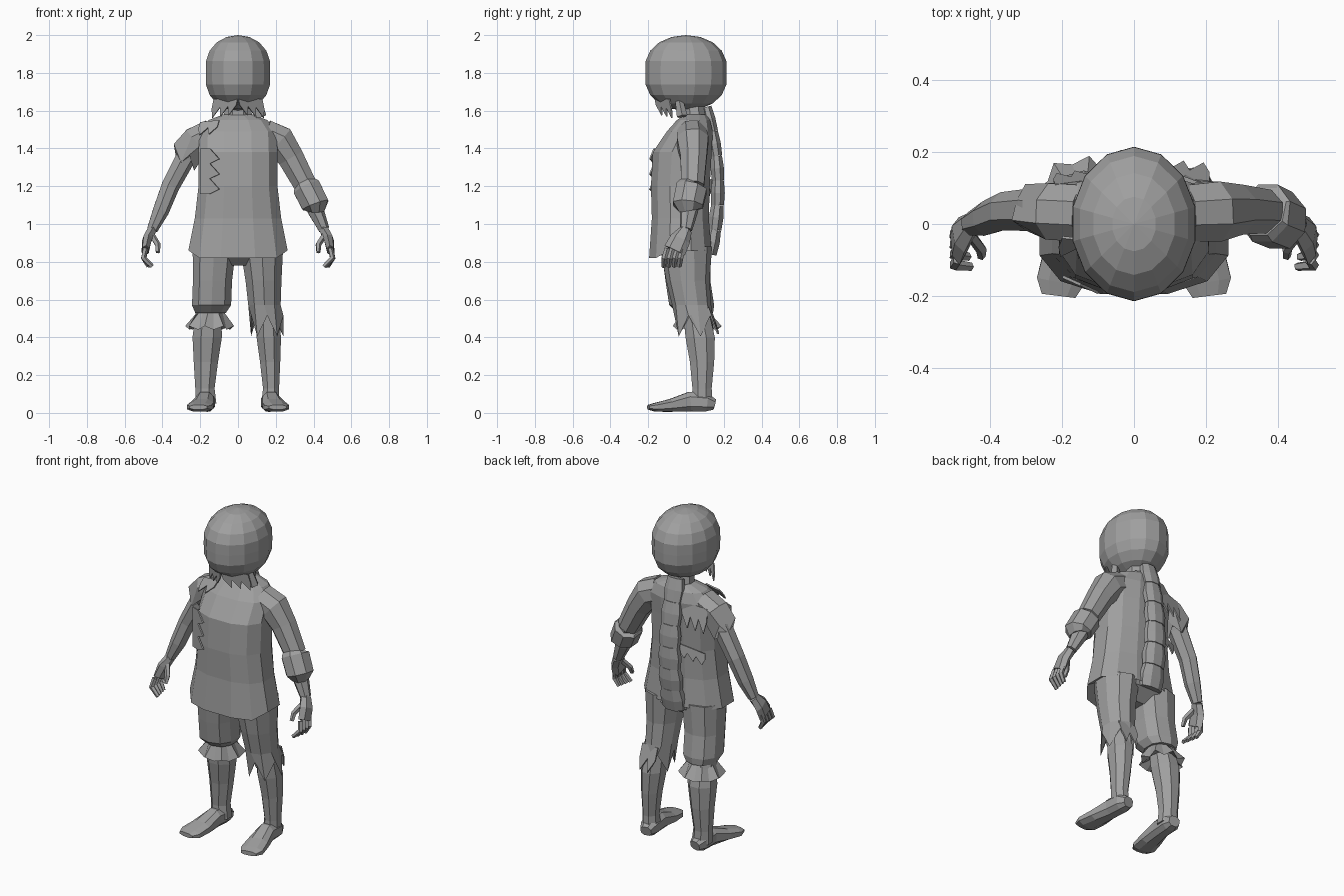
import bpy, bmesh, math
from mathutils import Vector

cube = bpy.data.objects.get("Cube")
if cube:
    bpy.data.objects.remove(cube)

grey = bpy.data.materials.new("mid grey")
grey.use_nodes = True
tone = (.35, .35, .35, 1)
grey.diffuse_color = tone
grey.node_tree.nodes["Principled BSDF"].inputs["Base Color"].default_value = tone

AXIS_X, AXIS_Y, AXIS_Z = Vector((1, 0, 0)), Vector((0, 1, 0)), Vector((0, 0, 1))


def finish(name, bm):
    bmesh.ops.recalc_face_normals(bm, faces=bm.faces)
    mesh = bpy.data.meshes.new(name)
    bm.to_mesh(mesh)
    bm.free()
    mesh.materials.append(grey)
    obj = bpy.data.objects.new(name, mesh)
    bpy.context.collection.objects.link(obj)
    return obj


def loft(name, points, radii, depth=1, sides=8, power=1, level=False,
         reference=AXIS_Y, ragged_ring=None, drop=0, flare=0):
    """Skin elliptical rings along points; a ragged ring alternates in height and girth."""
    bm = bmesh.new()
    centres = [Vector(p) for p in points]
    last = len(centres) - 1
    loops = []
    for ring, (centre, radius) in enumerate(zip(centres, radii)):
        wide, deep = radius if isinstance(radius, tuple) else (radius, radius * depth)
        along = AXIS_Z if level else centres[min(ring + 1, last)] - centres[max(ring - 1, 0)]
        across = reference.cross(along).normalized()
        inward = along.normalized().cross(across)
        loop = []
        for i in range(sides):
            angle = math.tau * (i + .5) / sides
            c, s = math.cos(angle), math.sin(angle)
            offset = across * wide * math.copysign(abs(c) ** power, c)
            offset += inward * deep * math.copysign(abs(s) ** power, s)
            if ring == ragged_ring:
                sign = 1 if i % 2 else -1
                offset = offset * (1 + flare * sign) + AXIS_Z * drop * sign
            loop.append(bm.verts.new(centre + offset))
        loops.append(loop)
    for low, high in zip(loops, loops[1:]):
        for i in range(sides):
            j = (i + 1) % sides
            bm.faces.new((low[i], low[j], high[j], high[i]))
    bm.faces.new(loops[0])
    bm.faces.new(loops[-1])
    return finish(name, bm)


def rag(name, start, end, hang, teeth=3):
    """Thin scrap of cloth: a strip between two points with torn teeth hanging from it."""
    bm = bmesh.new()
    start, end, hang = Vector(start), Vector(end), Vector(hang)
    top = [start.lerp(end, i / teeth) for i in range(teeth + 1)]
    top_verts = [bm.verts.new(p) for p in top]
    mid_verts = [bm.verts.new(p + hang / 2) for p in top]
    for i in range(teeth):
        j = i + 1
        bm.faces.new((top_verts[i], top_verts[j], mid_verts[j], mid_verts[i]))
        tip = bm.verts.new(top[i].lerp(top[j], .7) + hang)
        bm.faces.new((mid_verts[i], mid_verts[j], tip))
    obj = finish(name, bm)
    obj.modifiers.new("cloth", "SOLIDIFY").thickness = .008
    return obj


def mirrored(side, points):
    return [(side * x, y, z) for x, y, z in points]


# Head: a ball made slightly boxy, longer from front to back
head = bmesh.new()
bmesh.ops.create_uvsphere(head, u_segments=14, v_segments=10, radius=1)
for vert in head.verts:
    x, y, z = vert.co
    fullness = 1 + .15 * abs(z)
    vert.co = (.175 * x * fullness, .215 * y * fullness, 1.8 + .2 * z)
finish("head", head)
loft("neck", [(0, .05, 1.5), (0, .04, 1.65)], [.09, .07], depth=.8)

# Ragged scarf hanging below the face
chin = (0, -.17, 1.68)
for side, word in ((1, "left"), (-1, "right")):
    rag("scarf_" + word, chin, (side * .13, -.09, 1.66), (side * .02, .02, -.1))
loft("scarf_knot", [(.1, -.04, 1.67), (.12, -.02, 1.57)], [.02, .03], sides=5)

# Shirt, with a hem that dips at the front
shirt = loft(
    "shirt",
    [(0, -.02, .9), (0, -.03, .86), (0, -.03, 1.03), (0, -.03, 1.2),
     (0, -.02, 1.38), (0, .02, 1.49), (0, .04, 1.55), (0, .05, 1.58)],
    [(.19, .13), (.27, .17), (.235, .155), (.215, .16),
     (.215, .16), (.21, .125), (.16, .09), (.08, .06)],
    sides=12, power=.8, level=True)
for vert in shirt.data.vertices:
    if vert.co.z < 1 and vert.co.y < -.1:
        vert.co.z -= .04

# Arms share their joints; the left is sleeved and cuffed, the right is bare
collar, shoulder, biceps = (.14, .03, 1.475), (.22, .035, 1.44), (.28, .04, 1.35)
elbow, forearm, wrist = (.36, .035, 1.2), (.41, .015, 1.07), (.455, 0, .97)
loft("left_sleeve", [collar, shoulder, biceps, elbow], [.085, .09, .075, .065])
loft("left_cuff", [elbow, (.365, .03, 1.19), (.41, .01, 1.1), forearm],
     [.07, .08, .078, .05], depth=1.1)
loft("left_forearm", [elbow, forearm, wrist], [.05, .045, .03], depth=1.1, sides=7)
loft("right_torn_sleeve", mirrored(-1, [collar, shoulder, biceps]), [.085, .085, .07],
     ragged_ring=2, drop=.035, flare=.1)
loft("right_arm", mirrored(-1, [shoulder, biceps, elbow, forearm, wrist]),
     [.06, .055, .05, .045, .03], depth=1.1, sides=7)

# Hands with four curled fingers and a thumb
palm, knuckles = (.48, -.03, .92), (.49, -.06, .86)
for side, word in ((1, "left"), (-1, "right")):
    loft(word + "_palm", mirrored(side, [wrist, palm, knuckles]),
         [(.028, .034), (.028, .055), (.022, .06)], sides=6)
    for finger in range(4):
        y = -.015 - .028 * finger
        bend = [(.49, y, .87), (.5, y - .015, .82), (.475 - .007 * finger, y - .02, .775)]
        loft(word + "_finger_" + str(finger + 1), mirrored(side, bend),
             [.015, .016, .012], sides=5)
    thumb = [(.455, -.03, .94), (.425, -.07, .89), (.425, -.09, .85)]
    loft(word + "_thumb", mirrored(side, thumb), [.016, .016, .012], sides=5)

# Torn cloth on the right flank, shoulder and back
rag("flank_tear", (-.2, -.15, 1.4), (-.2, -.15, 1.16), (.1, -.045, 0))
rag("shoulder_tear", (-.1, -.05, 1.55), (-.2, -.04, 1.54), (-.02, -.05, -.07), teeth=2)
rag("back_tear", (-.07, .13, 1.5), (-.22, .11, 1.48), (-.01, .03, -.14))
rag("waist_tear", (-.05, .14, 1.24), (-.2, .1, 1.2), (0, .01, -.07))


# Braid: equal links following a gentle bow down the back
def braid_point(step):
    z = 1.62 - .13 * step
    return Vector((-.01, .17 - .35 * (z - 1.2) ** 2, z))


for link in range(6):
    top, bottom = braid_point(link), braid_point(link + 1)
    width = .052 + .003 * link
    loft("braid_link_" + str(link + 1), [top, top.lerp(bottom, .5), bottom],
         [width, width * 1.2, width * 1.1], depth=.55)

# Trousers: gathered into a ruffle on the right, frayed on the left
loft("hips", [(0, 0, .78), (0, 0, .84), (0, 0, .98)], [.1, .22, .2], depth=.6, level=True)
waist, thigh, knee, gather = (.125, 0, .88), (.135, .01, .7), (.14, .03, .57), (.145, .05, .53)
loft("right_trouser", mirrored(-1, [waist, thigh, knee, gather]),
     [.12, .108, .108, .085], depth=1.1, sides=10, power=.85, level=True)
loft("right_ruffle", mirrored(-1, [gather, (.15, .06, .45), (.15, .06, .48)]),
     [.075, .12, .07], sides=16, level=True, ragged_ring=1, drop=.01, flare=.1)
loft("left_trouser", [waist, thigh, knee, (.155, .045, .46), gather],
     [.12, .1, .09, .09, .06], depth=1.15, sides=10, level=True, ragged_ring=3, drop=.055)
rag("left_trouser_rag", (.1, .13, .56), (.21, .12, .56), (0, .05, -.14), teeth=2)

# Shins and feet, the right pair in a stouter boot
shin = [(.155, .05, .56), (.163, .075, .4), (.17, .085, .27), (.175, .085, .13), (.17, .085, .05)]
foot = [(.165, .15, .045), (.17, .11, .055), (.175, .02, .06),
        (.19, -.08, .04), (.205, -.16, .03), (.21, -.2, .03)]
sole = [(.03, .035), (.05, .052), (.055, .05), (.036, .065), (.025, .07), (.013, .05)]
for side, word, stoutness in ((1, "left", 1), (-1, "right", 1.2)):
    loft(word + "_shin", mirrored(side, shin),
         [(r * stoutness, r * 1.2) for r in (.06, .07, .058, .046, .05)], level=True)
    loft(word + "_foot", mirrored(side, foot), sole, power=.8, reference=AXIS_X)
